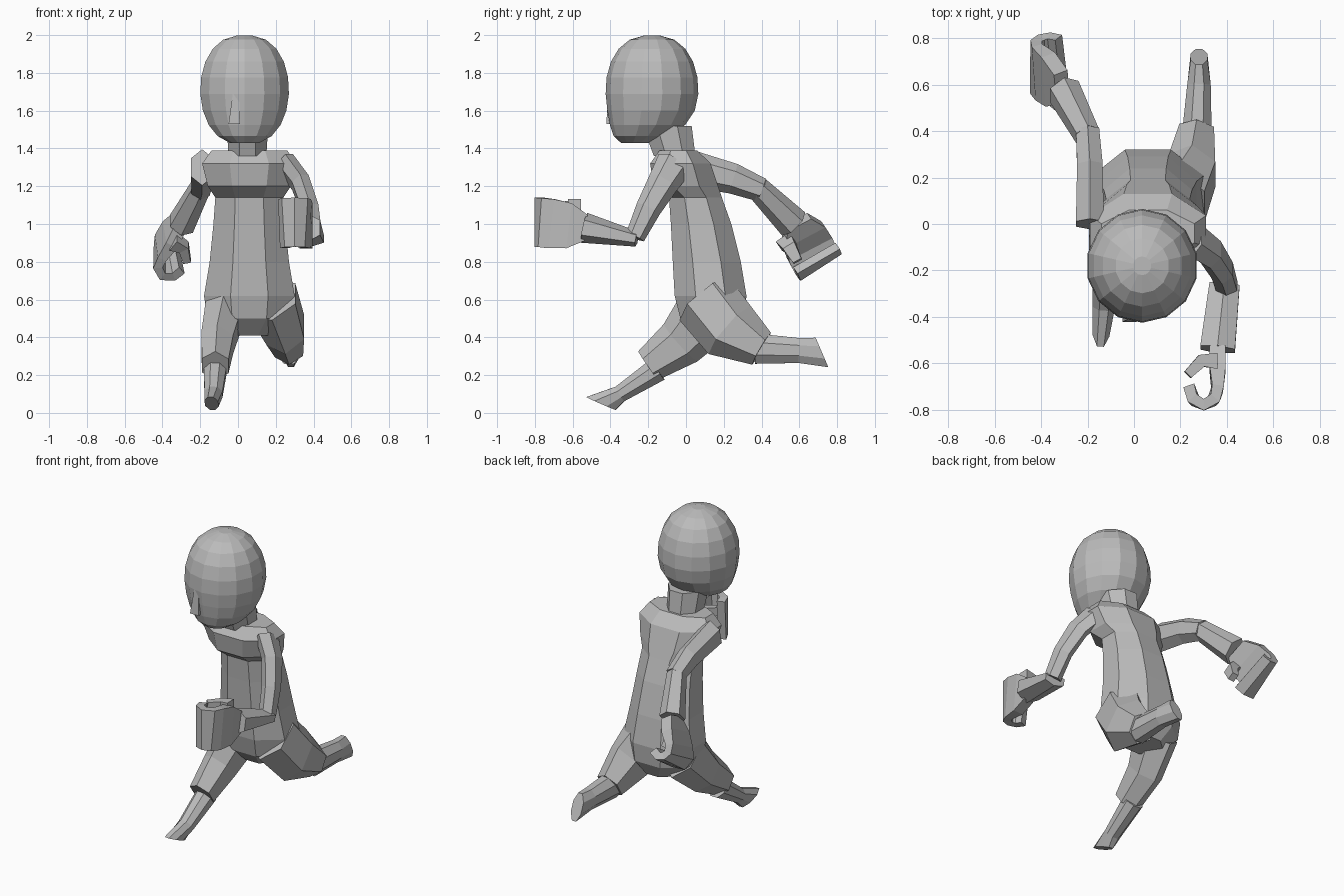
import bpy
import bmesh
import math
from mathutils import Vector, Matrix

default_cube = bpy.data.objects.get("Cube")
if default_cube:
    bpy.data.objects.remove(default_cube, do_unlink=True)

# One plain grey for the whole figure
grey = bpy.data.materials.new("plain_grey")
grey.use_nodes = True
grey_colour = (.5, .5, .5, 1)
grey.diffuse_color = grey_colour
grey.node_tree.nodes["Principled BSDF"].inputs["Base Color"].default_value = grey_colour

ACROSS = Vector((1, 0, 0))
UPWARD = Vector((0, 0, 1))


def loft(name, rings, sides, hint=ACROSS, level=None, end_tilt=0):
    """Skin a closed faceted tube through rings of centre, half width and half depth."""
    builder = bmesh.new()
    centres = [Vector(centre) for centre, width, depth in rings]
    last = len(rings) - 1
    stretch = 1 / math.cos(math.pi / sides)
    loops = []
    for index, (centre, width, depth) in enumerate(rings):
        # Rings follow the path unless a level direction is given
        path = centres[min(index + 1, last)] - centres[max(index - 1, 0)]
        direction = (level or path).normalized()
        side = (hint - direction * hint.dot(direction)).normalized()
        up = direction.cross(side)
        if index == last:
            up = Matrix.Rotation(math.radians(end_tilt), 3, side) @ up
        loop = []
        for step in range(sides):
            angle = math.tau * (step + .5) / sides
            offset = side * width * math.cos(angle) + up * depth * math.sin(angle)
            loop.append(builder.verts.new(centres[index] + offset * stretch))
        loops.append(loop)

    # Skin between neighbouring rings, then cap both ends
    for lower, upper in zip(loops, loops[1:]):
        for step in range(sides):
            following = (step + 1) % sides
            builder.faces.new((lower[step], lower[following], upper[following], upper[step]))
    builder.faces.new(loops[0])
    builder.faces.new(loops[-1])
    bmesh.ops.recalc_face_normals(builder, faces=builder.faces)

    mesh = bpy.data.meshes.new(name)
    builder.to_mesh(mesh)
    builder.free()
    mesh.materials.append(grey)
    part = bpy.data.objects.new(name, mesh)
    bpy.context.collection.objects.link(part)


def tube(name, path, start, end, sides=6, bulge=0, **options):
    """Loft along a path, blending from the start size to the end size."""
    rings = []
    for index, centre in enumerate(path):
        blend = index / (len(path) - 1)
        width, depth = (first + (final - first) * blend for first, final in zip(start, end))
        swelling = 1 + bulge * math.sin(math.pi * blend)
        rings.append((centre, width, depth * swelling))
    loft(name, rings, sides, **options)


def cupped_hand(prefix, wrist, along, across, thumb_side):
    """Build a flat palm whose fingers curl over, and a thumb reaching the same way."""
    wrist, along, across = Vector(wrist), Vector(along).normalized(), Vector(across).normalized()
    curl = along.cross(across)
    rings = [(wrist, .07, .035), (wrist + along * .09, .12, .035)]
    for degrees in range(0, 181, 45):
        turn = math.radians(degrees)
        reach = .18 + .07 * math.sin(turn)
        fold = .06 * (1 - math.cos(turn))
        rings.append((wrist + along * reach + curl * fold, .13, .025))
    loft(prefix + "_hand", rings, sides=4, hint=across)

    thumb_root = wrist + along * .06 + across * thumb_side * .1
    thumb_path = [thumb_root, thumb_root + curl * .07, thumb_root + curl * .13 + along * .06]
    tube(prefix + "_thumb", thumb_path, (.045, .035), (.025, .02), sides=4, hint=across)


# Torso: centre y, height, half width and half depth from crotch to shoulders
torso_profile = [
    (.16, .41, .11, .1),
    (.14, .5, .22, .17),
    (.13, .62, .24, .19),
    (.11, .8, .21, .18),
    (.08, 1, .19, .16),
    (.05, 1.14, .18, .14),
    (0, 1.2, .22, .17),
    (-.03, 1.32, .25, .16),
    (-.04, 1.39, .2, .1),
]
torso_rings = [((.06, y, z), width, depth) for y, z, width, depth in torso_profile]
loft("torso", torso_rings, sides=8, level=UPWARD)

# Neck
tube("neck", [(.05, -.06, 1.36), (.05, -.1, 1.52)], (.1, .11), (.11, .13),
     sides=8, level=UPWARD)

# Head: a squarish egg with the lower rings pushed forward into a chin
head_rings = []
for step in range(10):
    latitude = math.radians(-75 + step * 159 / 9)
    height = math.sin(latitude)
    radius = .235 * math.cos(latitude) ** .8
    chin = .09 * max(-height, 0) ** 3
    head_rings.append(((.035, -.18 - chin, 1.71 + .29 * height), radius, radius * 1.02))
loft("head", head_rings, sides=14, level=UPWARD)

# Nose: a wedge widening downwards
tube("nose", [(-.01, -.395, 1.71), (-.02, -.39, 1.53)], (.015, .015), (.03, .032),
     sides=4, level=-UPWARD)

# Left arm, swung forward
tube("left_upper_arm", [(.25, -.06, 1.32), (.33, -.12, 1.22), (.38, -.2, 1.08), (.4, -.27, .93)],
     (.05, .085), (.045, .045))
tube("left_forearm", [(.39, -.26, .92), (.36, -.54, .98)], (.065, .035), (.075, .07))
cupped_hand("left", wrist=(.36, -.53, .98), along=(0, -1, .12), across=UPWARD, thumb_side=1)

# Right arm, swung back
tube("right_upper_arm", [(-.19, 0, 1.3), (-.19, .25, 1.24), (-.2, .4, 1.18)],
     (.06, .085), (.05, .055))
tube("right_forearm", [(-.2, .38, 1.19), (-.3, .57, 1)], (.05, .055), (.065, .075))
cupped_hand("right", wrist=(-.31, .59, 1.01), along=(-.55, .35, -.75), across=(0, .8, .55),
            thumb_side=-1)

# Right leg, striding forward, with the foot flaring out of the shin
tube("right_thigh", [(-.07, .12, .54), (-.11, -.03, .37), (-.12, -.2, .25)],
     (.1, .15), (.07, .08))
tube("right_shin_and_foot", [(-.12, -.15, .23), (-.13, -.35, .1), (-.14, -.45, .05)],
     (.06, .065), (.036, .085), sides=8, bulge=-.4, end_tilt=40)

# Left leg, trailing behind
tube("left_thigh", [(.18, .1, .6), (.25, .23, .44), (.27, .4, .34)],
     (.13, .15), (.075, .085), bulge=.25)
tube("left_shin_and_foot", [(.27, .37, .34), (.28, .6, .33), (.28, .72, .32)],
     (.065, .08), (.036, .085), sides=8, bulge=-.2, end_tilt=28)
